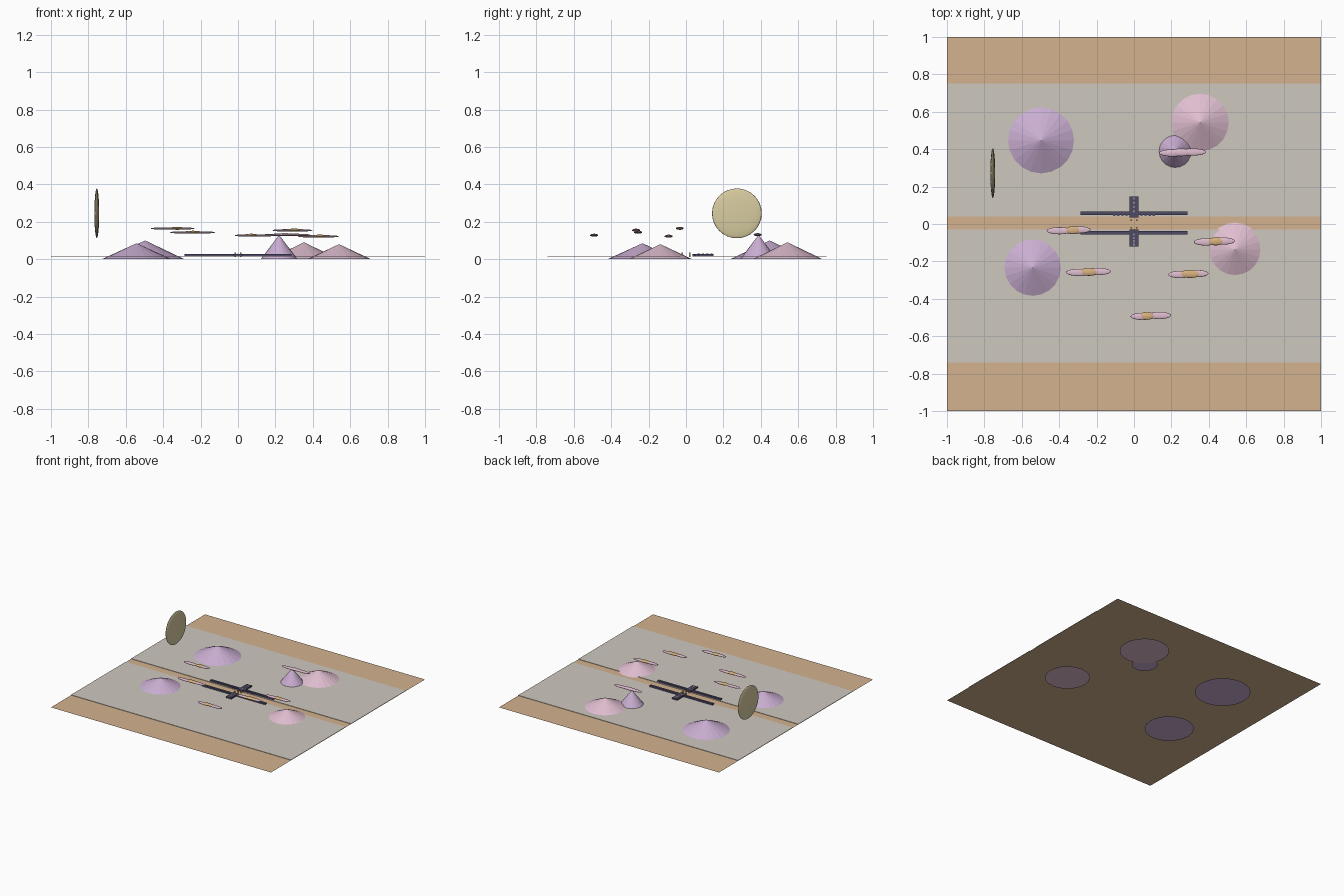
import bpy

cube = bpy.data.objects.get("Cube")
if cube:
    bpy.data.objects.remove(cube)


def material(name, r, g, b):
    # 8-bit display colour to linear
    lin = [((c / 255 + 0.055) / 1.055) ** 2.4 for c in (r, g, b)] + [1.0]
    m = bpy.data.materials.new(name)
    m.use_nodes = True
    m.diffuse_color = lin
    bsdf = m.node_tree.nodes["Principled BSDF"]
    bsdf.inputs["Base Color"].default_value = lin
    bsdf.inputs["Roughness"].default_value = 0.8
    return m


sand = material("sand", 212, 178, 142)
stone = material("pale grey", 206, 200, 191)
lilac = material("lilac", 202, 174, 210)
pink = material("dusty pink", 224, 190, 208)
gold = material("pale gold", 216, 204, 160)
slate = material("dark slate", 78, 74, 100)
tan = material("warm tan", 216, 178, 128)


def finish(name, mat, smooth=False):
    ob = bpy.context.object
    ob.name = name
    ob.data.materials.append(mat)
    bpy.ops.object.transform_apply(location=False, rotation=True, scale=True)
    if smooth:
        bpy.ops.object.shade_smooth()
    return ob


def box(name, mat, x0, x1, y0, y1, z0, z1):
    bpy.ops.mesh.primitive_cube_add(
        size=1, location=((x0 + x1) / 2, (y0 + y1) / 2, (z0 + z1) / 2))
    bpy.context.object.scale = (x1 - x0, y1 - y0, z1 - z0)
    return finish(name, mat)


def ellipsoid(name, mat, loc, radii):
    bpy.ops.mesh.primitive_uv_sphere_add(segments=32, ring_count=16, radius=1, location=loc)
    bpy.context.object.scale = radii
    return finish(name, mat, True)


# Ground sheet and the two paved fields
GROUND = 0.012
PAVED = 0.016
bpy.ops.mesh.primitive_plane_add(size=2, location=(0, 0, GROUND))
finish("ground", sand)
box("front_field", stone, -1, 1, -0.74, -0.03, GROUND + 0.001, PAVED)
box("back_field", stone, -1, 1, 0.04, 0.75, GROUND + 0.001, PAVED)

# Cone hills
for name, mat, x, y, r, h in [
    ("back_right_hill", lilac, -0.497, 0.447, 0.21, 0.10),
    ("front_right_hill", lilac, -0.542, -0.233, 0.186, 0.085),
    ("back_left_hill", pink, 0.353, 0.543, 0.187, 0.09),
    ("front_left_hill", pink, 0.54, -0.137, 0.17, 0.08),
    ("steep_hill", lilac, 0.22, 0.388, 0.098, 0.13),
]:
    bpy.ops.mesh.primitive_cone_add(vertices=20, radius1=r, radius2=0, depth=h,
                                    location=(x, y, h / 2))
    finish(name, mat)

# Flattened sun disc
ellipsoid("sun", gold, (-0.755, 0.272, 0.245), (0.013, 0.133, 0.133))

# Dark road bars, two long ones and a spur from each
TOP = 0.028
for label, y, end in [("back", 0.057, 0.147), ("front", -0.047, -0.12)]:
    box(label + "_long_bar", slate, -0.286, 0.286, y - 0.009, y + 0.009, PAVED - 0.002, TOP)
    y0, y1 = sorted((y * 0.6, end))
    box(label + "_spur", slate, -0.023, 0.023, y0, y1, PAVED - 0.002, TOP)
    # Lane dashes along each spur
    for i in range(4):
        c = y + (end - y) * (i + 0.5) / 4
        box(label + "_dash", stone, -0.003, 0.003, c - 0.006, c + 0.006, TOP, TOP + 0.002)

# Small marker posts at the crossing
for sx in (-1, 1):
    for y in (-0.02, 0.02):
        box("marker_post", tan, sx * 0.015 - 0.003, sx * 0.015 + 0.003,
            y - 0.003, y + 0.003, GROUND, 0.036)
    for i in range(4):
        x = sx * (0.04 + 0.022 * i)
        box("kerb_stud", slate, x - 0.006, x + 0.006, 0.043, 0.05, PAVED, 0.024)

# Clouds: two pink puffs and a tan middle puff
for name, x0, x1, y, z, mid, mid_r, mid_mat in [
    ("high_cloud", -0.467, -0.232, -0.033, 0.164, -0.325, 0.04, tan),
    ("right_cloud", -0.364, -0.123, -0.256, 0.143, -0.24, 0.05, tan),
    ("front_cloud", -0.018, 0.198, -0.491, 0.127, 0.07, 0.04, tan),
    ("left_cloud", 0.183, 0.398, -0.267, 0.154, 0.3, 0.06, tan),
    ("far_left_cloud", 0.32, 0.54, -0.093, 0.122, 0.437, 0.045, tan),
    ("hill_cloud", 0.134, 0.385, 0.383, 0.13, 0.25, 0.055, pink),
]:
    w = (x1 - x0) * 0.29
    ellipsoid(name + "_right_puff", pink, (x0 + w, y - 0.003, z), (w, 0.019, 0.006))
    ellipsoid(name + "_left_puff", pink, (x1 - w, y + 0.002, z), (w, 0.019, 0.006))
    ellipsoid(name + "_middle_puff", mid_mat, (mid, y, z + 0.001), (mid_r, 0.021, 0.008))
